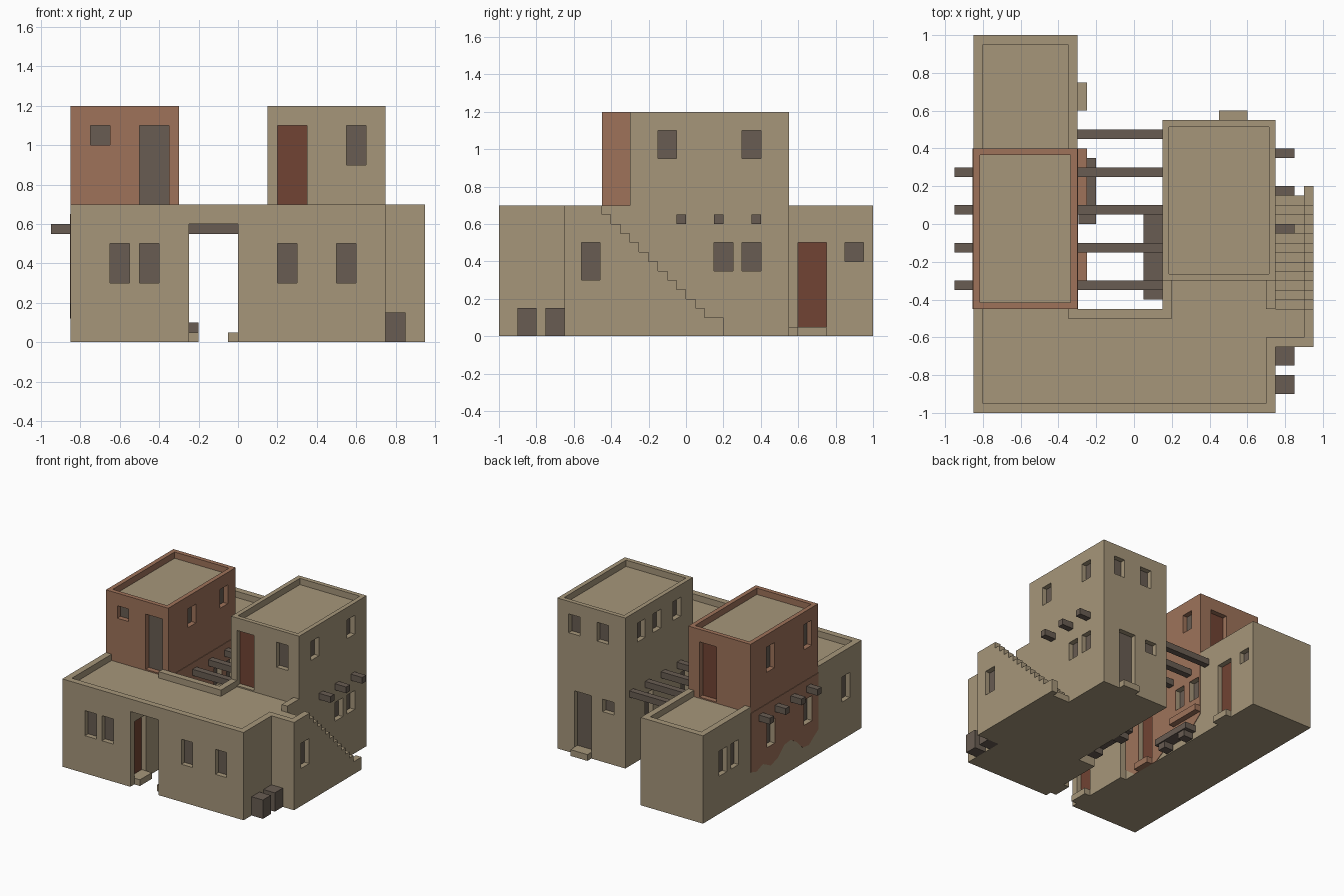
import bpy, bmesh
from mathutils import Vector

cube = bpy.data.objects.get("Cube")
if cube:
    bpy.data.objects.remove(cube, do_unlink=True)


def material(name, rgb):
    m = bpy.data.materials.new(name)
    m.use_nodes = True
    m.diffuse_color = (*rgb, 1)
    m.node_tree.nodes["Principled BSDF"].inputs["Base Color"].default_value = (*rgb, 1)
    return m


CLAY = material("sand clay", (0.38, 0.305, 0.195))
TERRA = material("terracotta plaster", (0.342, 0.171, 0.102))
WOOD = material("dark wood", (0.138, 0.107, 0.084))
RED = material("red door", (0.165, 0.056, 0.033))


def make(name, bm, *mats):
    bmesh.ops.recalc_face_normals(bm, faces=bm.faces)
    me = bpy.data.meshes.new(name)
    bm.to_mesh(me)
    bm.free()
    for m in mats:
        me.materials.append(m)
    ob = bpy.data.objects.new(name, me)
    bpy.context.scene.collection.objects.link(ob)
    return ob


def extrude(bm, pts, offset):
    face = bm.faces.new([bm.verts.new(p) for p in pts])
    ext = bmesh.ops.extrude_face_region(bm, geom=[face])
    bmesh.ops.translate(bm, vec=offset, verts=[v for v in ext["geom"] if isinstance(v, bmesh.types.BMVert)])


def add_box(bm, x0, x1, y0, y1, z0, z1):
    extrude(bm, [(x0, y0, z0), (x1, y0, z0), (x1, y1, z0), (x0, y1, z0)], Vector((0, 0, z1 - z0)))


def boxes(name, mat, *dims):
    bm = bmesh.new()
    for d in dims:
        add_box(bm, *d)
    return make(name, bm, mat)


def prism(name, mat, pts, z0, z1):
    bm = bmesh.new()
    extrude(bm, [(x, y, z0) for x, y in pts], Vector((0, 0, z1 - z0)))
    return make(name, bm, mat)


def side_profile(name, mat, pts, x0, x1):
    bm = bmesh.new()
    extrude(bm, [(x0, y, z) for y, z in pts], Vector((x1 - x0, 0, 0)))
    return make(name, bm, mat)


def tower(name, mat, *d):
    bm = bmesh.new()
    add_box(bm, *d)
    bmesh.ops.recalc_face_normals(bm, faces=bm.faces)
    top = max(bm.faces, key=lambda f: f.calc_center_median().z)
    bmesh.ops.inset_region(bm, faces=[top], thickness=0.05)
    ext = bmesh.ops.extrude_face_region(bm, geom=[top])
    bmesh.ops.translate(bm, vec=(0, 0, -0.05), verts=[v for v in ext["geom"] if isinstance(v, bmesh.types.BMVert)])
    for f in ext["geom"]:
        if isinstance(f, bmesh.types.BMFace):
            f.material_index = 1
    if top.is_valid:
        bm.faces.remove(top)
    return make(name, bm, mat, CLAY)


# ground floor masses on both sides of the passage
walls = [
    prism("left_house", CLAY, [(-.85, -1), (-.25, -1), (-.25, -.45), (-.3, -.45), (-.3, 1), (-.85, 1)], 0, .65),
    prism("right_house", CLAY, [(0, -1), (.75, -1), (.75, -.65), (.95, -.65), (.95, -.45), (.75, -.45),
                                (.75, .55), (.15, .55), (.15, -.45), (0, -.45)], 0, .65),
    tower("terracotta_tower", TERRA, -.85, -.3, -.45, .4, .65, 1.2),
    tower("clay_tower", CLAY, .15, .75, -.3, .55, .65, 1.2),
    # plaster running down the walls below the terracotta tower
    side_profile("outer_plaster", TERRA, [(-.45, .65), (-.45, .2), (-.4, .17), (-.33, .12), (-.25, .13), (-.18, .2),
                 (-.1, .25), (-.02, .24), (.06, .17), (.15, .14), (.25, .19), (.33, .16), (.4, .18), (.4, .65)],
                 -.854, -.85),
    side_profile("courtyard_plaster", TERRA, [(-.45, .65), (-.45, .08), (-.35, .0), (-.1, .0), (.0, .06),
                 (.1, .09), (.2, .06), (.3, .1), (.4, .18), (.4, .65)], -.3, -.296),
]
boxes("passage_roof", CLAY, (-.25, 0, -1, -.45, .6, .65))

# low parapets around the terraces
boxes("parapets", CLAY, *[(*p, .65, .7) for p in [
    (-.85, .75, -1, -.95), (-.85, -.8, -.95, -.45), (-.85, -.8, .4, .95), (-.85, -.3, .95, 1),
    (-.35, -.3, .4, .95), (-.35, .2, -.5, -.45), (.15, .2, -.45, -.3), (.7, .75, -.95, -.6),
    (.75, .95, -.65, -.6), (.9, .95, -.6, -.45), (.7, .75, -.45, -.3)]])


# outside staircase and its stepped wall
def stair_profile(drop, end):
    pts = [(-.45, 0)]
    for i in range(12):
        y, z = -.45 + .05 * i, .65 - .05 * i - drop
        pts += [(y, z), (y + .05 if i < 11 else end, z)]
    return pts + [(end, 0)]


side_profile("stair_steps", CLAY, stair_profile(.05, .15), .75, .9)
side_profile("stair_wall", CLAY, stair_profile(0, .2), .9, .95)

# recessed doors and windows: cutter boxes plus a panel at the back of each recess
cut = bmesh.new()
panels = {"window_panels": (WOOD, []), "red_doors": (RED, [])}


def opening(axis, sign, plane, u0, z0, z1, width=.1, kind="window_panels"):
    def dims(a, b):
        a, b = sorted((plane + sign * a, plane + sign * b))
        return (a, b, u0, u0 + width, z0, z1) if axis == "x" else (u0, u0 + width, a, b, z0, z1)
    add_box(cut, *dims(-.045, .02))
    panels[kind][1].append(dims(-.046, -.04))


for x in (-.65, -.5, .2, .5):                      # front, ground floor
    opening("y", -1, -1, x, .3, .5)
opening("y", -1, -.45, -.75, 1.0, 1.1)             # tower fronts
opening("y", -1, -.45, -.5, .66, 1.1, .15)
opening("y", -1, -.3, .55, .9, 1.1)
opening("y", -1, -.3, .2, .66, 1.1, .15, "red_doors")
for x in (.3, .55):                                # back of the clay tower
    opening("y", 1, .55, x, .95, 1.1)
opening("y", 1, .55, .45, .05, .5, .15)
opening("y", 1, .55, .25, .4, .5)
opening("y", 1, .4, -.55, .66, 1.1, .15, "red_doors")
for y in (-.15, .3):                               # right side
    opening("x", 1, .75, y, .95, 1.1)
for y in (.15, .3):
    opening("x", 1, .75, y, .35, .5)
opening("x", 1, .95, -.56, .3, .5)
for y in (-.15, .1, .3):                           # clay tower, courtyard side
    opening("x", -1, .15, y, .95, 1.1)
for y in (-.25, .2):
    opening("x", -1, .15, y, .3, .5)
for y in (.1, -.37):                               # outer left wall
    opening("x", -1, -.85, y, .9, 1.1)
    opening("x", -1, -.85, y, .3, .5)
for y in (-.85, .55, .7):
    opening("x", -1, -.85, y, .3, .5)
for y in (-.2, .2):                                # terracotta tower, courtyard side
    opening("x", 1, -.3, y, .95, 1.1)
for y in (.12, .28):
    opening("x", 1, -.3, y, .33, .5)
opening("x", 1, -.3, .85, .4, .5)
for plane, sign, y in ((-.3, 1, .6), (-.3, 1, -.3), (-.25, 1, -.95), (0, -1, -.95)):
    opening("x", sign, plane, y, .05, .5, .15, "red_doors")

cutter = make("opening_cutter", cut, CLAY)
cutter.hide_render = True
for ob in walls:
    mod = ob.modifiers.new("openings", 'BOOLEAN')
    mod.operation, mod.solver, mod.object = 'DIFFERENCE', 'EXACT', cutter
bpy.context.view_layer.update()
deps = bpy.context.evaluated_depsgraph_get()
meshes = [bpy.data.meshes.new_from_object(ob.evaluated_get(deps)) for ob in walls]
for ob, me in zip(walls, meshes):
    mats = [s.material for s in ob.material_slots]
    ob.modifiers.clear()
    ob.data = me
    me.materials.clear()
    for m in mats:
        me.materials.append(m)
    if "tower" in ob.name:                         # only the sunken roof is clay
        for p in me.polygons:
            p.material_index = int(p.normal.z > .9 and abs(p.center.z - 1.15) < .01)
    else:
        for p in me.polygons:
            p.material_index = 0
bpy.data.objects.remove(cutter, do_unlink=True)
for name, (mat, dims) in panels.items():
    boxes(name, mat, *dims)

# door steps and window ledge
boxes("door_steps", CLAY, (-.25, -.2, -.95, -.8, 0, .05), (-.05, 0, -.95, -.8, 0, .05),
      (-.3, -.25, .6, .75, 0, .05), (.45, .6, .55, .6, 0, .05))
boxes("terracotta_step", TERRA, (-.3, -.25, -.3, -.15, 0, .05))
boxes("window_ledge", TERRA, (-.3, -.25, .1, .4, .2, .25))

# roof beams across the courtyard and short beam ends
boxes("courtyard_beams", WOOD, *[(-.3, .15, y, y + .05, .55, .6) for y in (-.35, -.15, .05, .25, .45)])
boxes("left_beam_ends", WOOD, *[(-.95, -.85, y, y + .05, .55, .6) for y in (-.35, -.15, .05, .25)])
boxes("right_beam_ends", WOOD, *[(.75, .85, y, y + .05, .6, .65) for y in (-.05, .15, .35)])

# benches and crates
boxes("left_bench", WOOD, (-.295, -.2, 0, .35, .05, .1), (-.29, -.21, .03, .1, 0, .05), (-.29, -.21, .25, .32, 0, .05))
boxes("right_bench", WOOD, (.05, .15, -.4, .05, .05, .1), (.06, .15, -.36, -.28, 0, .05), (.06, .15, -.07, .01, 0, .05))
boxes("crates", WOOD, (.75, .85, -.9, -.8, 0, .15), (.75, .85, -.75, -.65, 0, .15))
